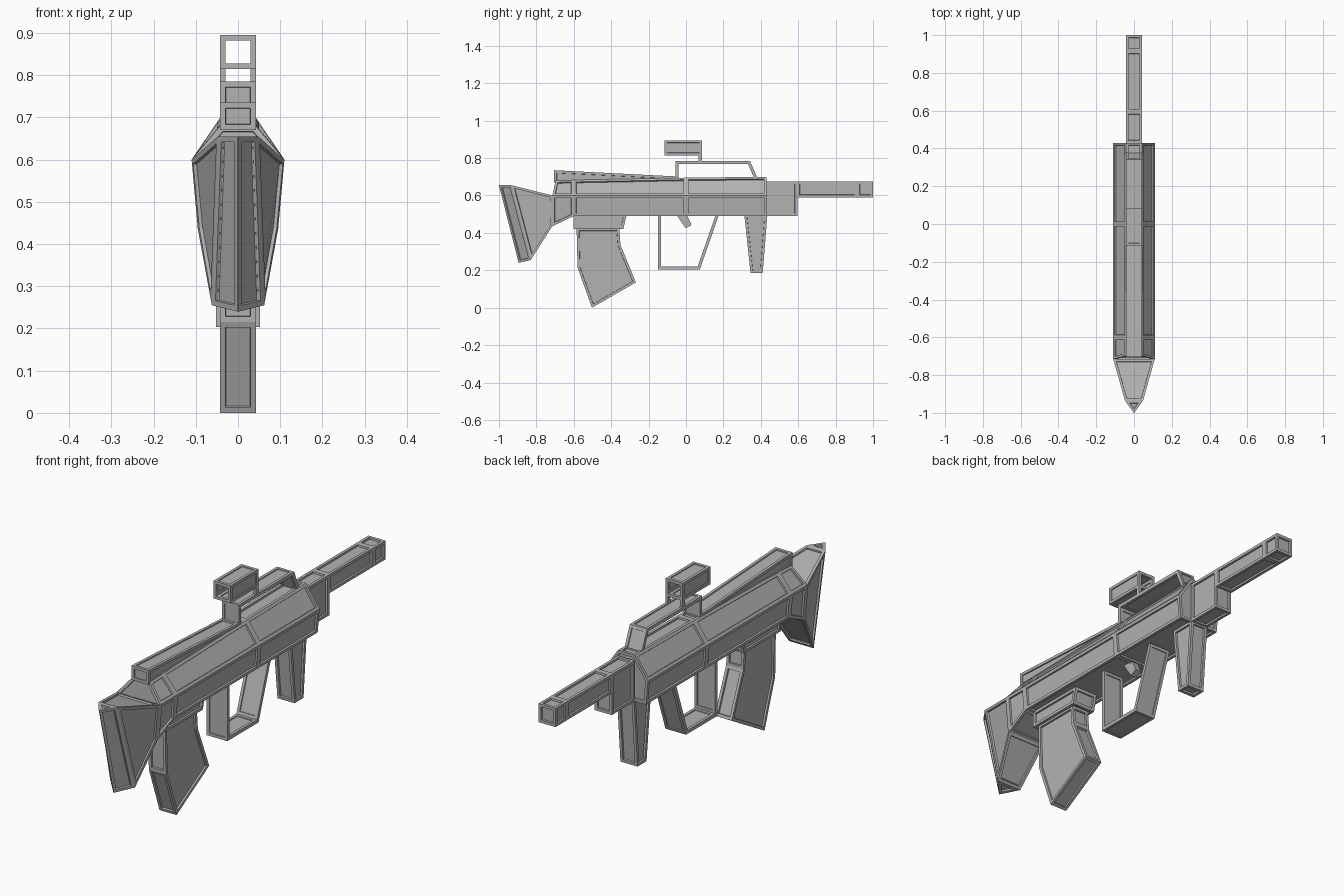
import bpy
import bmesh
import math
from mathutils import Vector

cube = bpy.data.objects.get("Cube")
if cube:
    bpy.data.objects.remove(cube, do_unlink=True)

GREY = (0.45, 0.45, 0.45, 1)
grey = bpy.data.materials.new("matte grey")
grey.use_nodes = True
grey.diffuse_color = GREY
bsdf = grey.node_tree.nodes["Principled BSDF"]
bsdf.inputs["Base Color"].default_value = GREY
bsdf.inputs["Roughness"].default_value = 0.8

RIM = 0.013   # width of the raised border around every panel
HALF = 0.043  # half width of most parts


def loft(name, rings, depth=0.008, closed=False):
    """Skin a list of point rings, then sink a bordered panel into each broad face."""
    bm = bmesh.new()
    loops = [[bm.verts.new(p) for p in ring] for ring in rings]
    pairs = list(zip(loops, loops[1:]))
    if closed:
        pairs.append((loops[-1], loops[0]))
    else:
        bm.faces.new(loops[0])
        bm.faces.new(loops[-1])
    for a, b in pairs:
        for i in range(len(a)):
            j = (i + 1) % len(a)
            bm.faces.new((a[i], a[j], b[j], b[i]))
    bmesh.ops.dissolve_limit(bm, angle_limit=math.radians(2),
                             verts=bm.verts[:], edges=bm.edges[:])
    bmesh.ops.recalc_face_normals(bm, faces=bm.faces[:])
    broad = [f for f in bm.faces
             if 2 * f.calc_area() / f.calc_perimeter() > 1.3 * RIM]
    if depth:
        # border lies in the face, the panel steps straight down inside it
        bmesh.ops.inset_individual(bm, faces=broad, thickness=RIM, use_even_offset=True)
        bmesh.ops.inset_individual(bm, faces=broad, thickness=0.001, depth=-depth,
                                   use_even_offset=True)
    mesh = bpy.data.meshes.new(name)
    bm.to_mesh(mesh)
    bm.free()
    mesh.materials.append(grey)
    obj = bpy.data.objects.new(name, mesh)
    bpy.context.collection.objects.link(obj)
    return obj


def slab(name, profile, half=HALF, depth=0.008, centre=0):
    """Extrude a side profile of (y, z) points across x."""
    return loft(name, [[(centre + s * half, y, z) for y, z in profile] for s in (-1, 1)], depth)


def block(name, y0, y1, z0, z1, half=HALF, depth=0.008, centre=0):
    return slab(name, [(y0, z0), (y1, z0), (y1, z1), (y0, z1)], half, depth, centre)


def strap(name, path, thick, half, depth=0.004):
    """Bent flat bar following an open (y, z) path, with mitred corners."""
    pts = [Vector(p) for p in path]
    left, right = [], []
    for i, p in enumerate(pts):
        dirs = [(b - a).normalized() for a, b in zip(pts, pts[1:])][max(i - 1, 0):i + 1]
        normals = [Vector((-d.y, d.x)) for d in dirs]
        mitre = sum(normals, Vector((0, 0))).normalized()
        off = mitre * (thick / 2 / mitre.dot(normals[0]))
        left.append(p + off)
        right.append(p - off)
    return slab(name, left + right[::-1], half, depth)


def section(y, bottom, top, lean=0):
    """Six-sided receiver cross-section, flaring to its widest at the crease."""
    low = 0.11 - 0.09 * (0.6 - bottom)
    side = [(low, y, bottom), (0.11, y, 0.6), (0.042, y + lean, top)]
    return side + [(-x, yy, z) for x, yy, z in reversed(side)]


# Receiver, in two panelled halves
loft("rear_receiver", [section(-0.715, 0.435, 0.68, 0.018),
                       section(-0.6, 0.49, 0.683), section(0, 0.49, 0.695)])
loft("front_receiver", [section(0, 0.49, 0.695), section(0.43, 0.49, 0.70)])

# Shoulder stock and its ridged butt
front = [(0.11, -0.715, 0.6), (0.095, -0.715, 0.435)]
back = [(0.048, -0.935, 0.655), (0.062, -0.83, 0.255)]


def both_sides(pair):
    return pair + [(-x, y, z) for x, y, z in reversed(pair)]


ridge = [(0.001, -1, 0.655), (0.001, -0.895, 0.24)]
loft("stock", [both_sides(front), both_sides(back)])
loft("butt_pad", [both_sides(back), both_sides(ridge)])

# Barrel group
block("barrel_block", 0.43, 0.595, 0.49, 0.675)
block("barrel", 0.595, 0.915, 0.59, 0.675)
block("muzzle", 0.915, 1.0, 0.59, 0.675)

# Sloping top rail and carry handle
slab("top_rail", [(-0.705, 0.735), (-0.055, 0.702), (-0.055, 0.67), (-0.705, 0.67)], depth=0.005)
strap("carry_handle", [(-0.047, 0.68), (-0.047, 0.777), (0.337, 0.777), (0.378, 0.68)],
      0.016, HALF)

# Hollow sight on two posts


def frame(y, half, z0, z1):
    return [(-half, y, z0), (half, y, z0), (half, y, z1), (-half, y, z1)]


outer, inner = (HALF, 0.815, 0.895), (0.03, 0.828, 0.882)
loft("sight", [frame(-0.115, *outer), frame(0.085, *outer),
               frame(0.085, *inner), frame(-0.115, *inner)], 0.004, closed=True)
for label, s in (("left", 1), ("right", -1)):
    block(label + "_sight_post", 0.068, 0.085, 0.78, 0.818, 0.0065, 0, s * 0.0365)

# Foregrip
slab("foregrip", [(0.312, 0.495), (0.345, 0.185), (0.41, 0.185), (0.435, 0.495)])

# Trigger and its guard
strap("trigger_guard", [(-0.143, 0.495), (-0.143, 0.212), (0.068, 0.212), (0.167, 0.495)],
      0.016, 0.052)
slab("trigger", [(-0.05, 0.495), (-0.002, 0.425), (0.03, 0.442), (0.005, 0.495)], 0.015, 0)

# Magazine well and magazine
slab("magazine_well", [(-0.602, 0.495), (-0.602, 0.42), (-0.335, 0.42), (-0.318, 0.495)], 0.058)
slab("magazine", [(-0.585, 0.425), (-0.58, 0.215), (-0.503, 0.0), (-0.268, 0.135),
                  (-0.35, 0.335), (-0.357, 0.425)])
